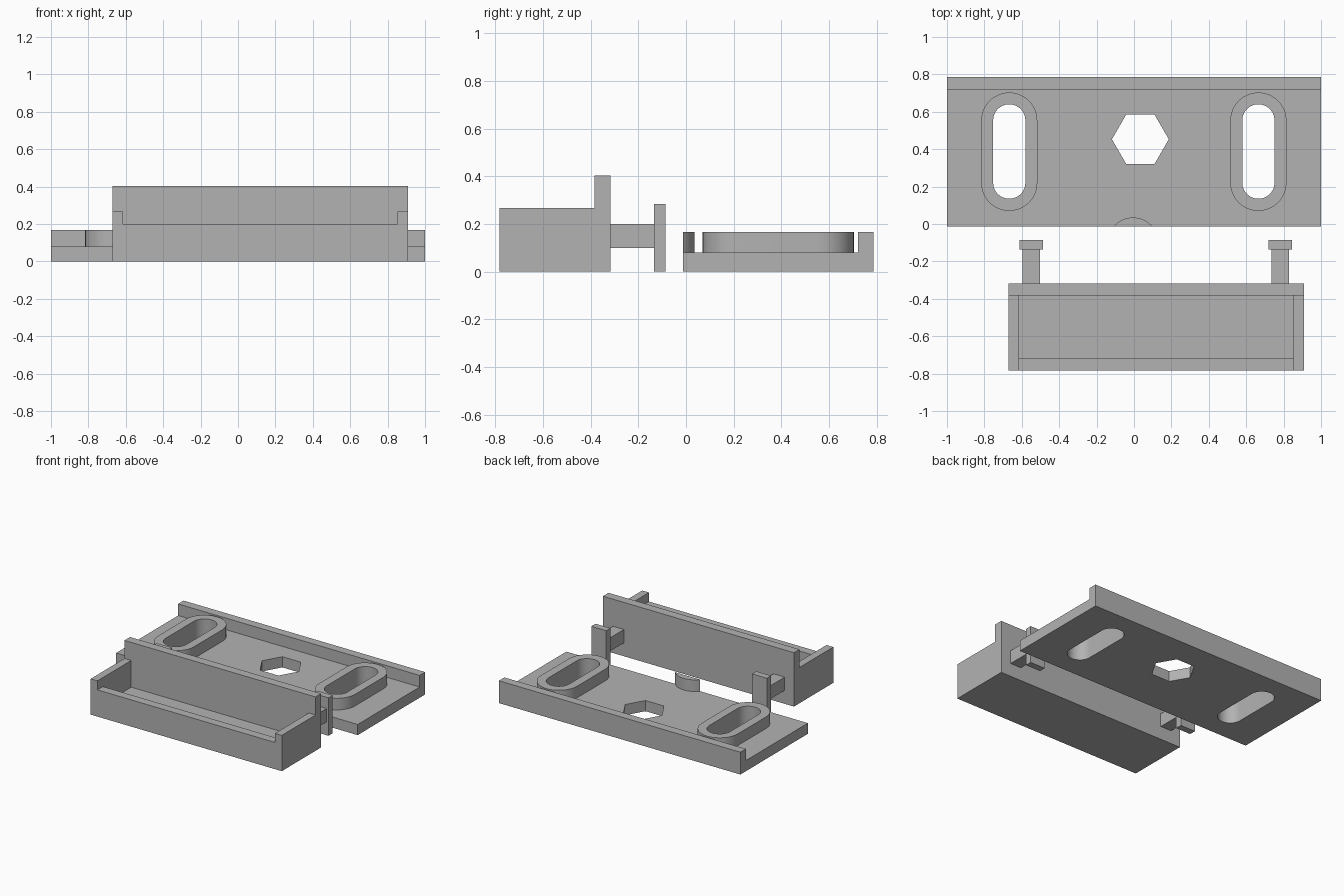
import bpy, bmesh
from math import pi, sin, cos, radians, acos
from mathutils import Matrix

default = bpy.data.objects.get("Cube")
if default:
    bpy.data.objects.remove(default, do_unlink=True)

grey = bpy.data.materials.new("plain_grey")
grey.use_nodes = True
grey.diffuse_color = (0.45, 0.45, 0.45, 1)
grey.node_tree.nodes["Principled BSDF"].inputs["Base Color"].default_value = grey.diffuse_color


def box(name, x0, x1, y0, y1, z0, z1):
    bm = bmesh.new()
    size = Matrix.Diagonal((x1 - x0, y1 - y0, z1 - z0, 1))
    centre = Matrix.Translation(((x0 + x1) / 2, (y0 + y1) / 2, (z0 + z1) / 2))
    bmesh.ops.create_cube(bm, size=1, matrix=centre @ size)
    return finish(name, bm)


def finish(name, bm):
    mesh = bpy.data.meshes.new(name)
    bmesh.ops.recalc_face_normals(bm, faces=bm.faces)
    bm.to_mesh(mesh)
    bm.free()
    mesh.materials.append(grey)
    obj = bpy.data.objects.new(name, mesh)
    bpy.context.collection.objects.link(obj)
    return obj


def slab(name, loops, z0, z1):
    """Extrude an outline, with any inner loops as holes, from z0 to z1."""
    curve = bpy.data.curves.new(name + "_outline", "CURVE")
    curve.dimensions = "2D"
    curve.fill_mode = "BOTH"
    curve.extrude = (z1 - z0) / 2
    for loop in loops:
        spline = curve.splines.new("POLY")
        spline.points.add(len(loop) - 1)
        for point, (x, y) in zip(spline.points, loop):
            point.co = (x, y, 0, 1)
        spline.use_cyclic_u = True
    source = bpy.data.objects.new(name + "_outline", curve)
    bpy.context.collection.objects.link(source)
    bpy.context.view_layer.update()
    mesh = bpy.data.meshes.new_from_object(
        source.evaluated_get(bpy.context.evaluated_depsgraph_get()))
    bm = bmesh.new()
    bm.from_mesh(mesh)
    bpy.data.objects.remove(source, do_unlink=True)
    bpy.data.meshes.remove(mesh)
    bmesh.ops.remove_doubles(bm, verts=bm.verts, dist=0.0001)
    bmesh.ops.translate(bm, verts=bm.verts, vec=(0, 0, (z0 + z1) / 2))
    for face in bm.faces:
        face.material_index = 0
    obj = finish(name, bm)
    bpy.ops.object.select_all(action="DESELECT")
    obj.select_set(True)
    bpy.context.view_layer.objects.active = obj
    bpy.ops.object.shade_smooth_by_angle(angle=radians(30))
    return obj


def arc(cx, cy, r, start, end, steps):
    angles = [start + (end - start) * i / steps for i in range(steps + 1)]
    return [(cx + r * cos(a), cy + r * sin(a)) for a in angles]


def stadium(cx, y0, y1, r):
    return arc(cx, y1 - r, r, 0, pi, 24) + arc(cx, y0 + r, r, pi, 2 * pi, 24)


# Base plate with two slots and a hexagonal hole
FRONT, BACK, THICK, RAISED = -0.013, 0.785, 0.08, 0.167
SLOT_X = (-0.667, 0.665)
outline = [(-1, FRONT), (1, FRONT), (1, BACK), (-1, BACK)]
hexagon = arc(0.034, 0.453, 0.152, 0, 2 * pi, 6)[:-1]
slots = [stadium(x, 0.135, 0.64, 0.086) for x in SLOT_X]
slab("base_plate", [outline, hexagon] + slots, 0, THICK)
box("plate_back_rail", -1, 1, 0.72, BACK, THICK, RAISED)

# Raised collars around the slots
for x, slot, side in zip(SLOT_X, slots, ("right", "left")):
    slab(side + "_slot_collar", [stadium(x, 0.07, 0.703, 0.15), slot], THICK, RAISED)

# Rounded stop on the front edge of the plate
R, CY = 0.135, -0.1
half = acos((FRONT - CY) / R)
slab("front_stop", [arc(-0.005, CY, R, pi / 2 - half, pi / 2 + half, 16)], THICK, RAISED)

# Tray: low front lip, floor and tall back wall as one extruded section
X0, X1, WALL = -0.672, 0.91, 0.056
section = [(-0.782, 0), (-0.317, 0), (-0.317, 0.403), (-0.383, 0.403),
           (-0.383, 0.068), (-0.717, 0.068), (-0.717, 0.2), (-0.782, 0.2)]
bm = bmesh.new()
face = bm.faces.new([bm.verts.new((X0, y, z)) for y, z in section])
ext = bmesh.ops.extrude_face_region(bm, geom=[face])
bmesh.ops.translate(bm, vec=(X1 - X0, 0, 0),
                    verts=[v for v in ext["geom"] if isinstance(v, bmesh.types.BMVert)])
finish("tray_body", bm)
box("tray_right_wall", X0, X0 + WALL, -0.782, -0.383, 0, 0.268)
box("tray_left_wall", X1 - WALL, X1, -0.782, -0.383, 0, 0.268)

# T-shaped hooks behind the tray
for side, x in (("right", -0.549), ("left", 0.782)):
    box(side + "_hook_stem", x - 0.046, x + 0.046, -0.317, -0.135, 0.1, 0.2)
    box(side + "_hook_head", x - 0.062, x + 0.062, -0.135, -0.085, 0, 0.284)
